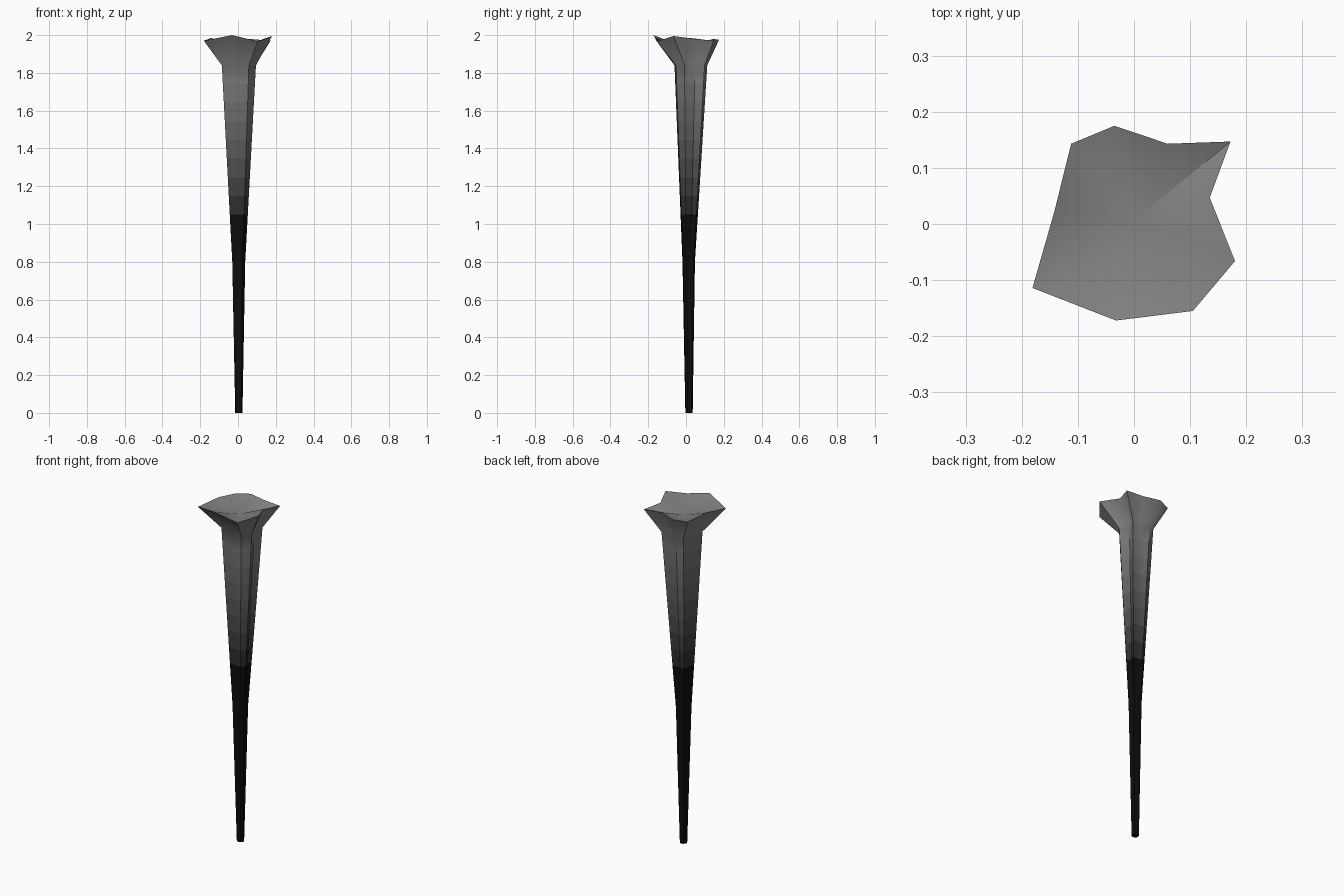
import bpy, bmesh, math

if "Cube" in bpy.data.objects:
    bpy.data.objects.remove(bpy.data.objects["Cube"])

# Ragged ten-sided rim, counter-clockwise (x, y, z)
RIM = [(0.18, -0.066, 1.995), (0.135, 0.047, 1.98), (0.172, 0.147, 1.97),
       (0.06, 0.143, 1.98), (-0.035, 0.175, 1.975), (-0.112, 0.143, 1.97),
       (-0.142, 0.022, 1.985), (-0.181, -0.114, 1.97), (-0.032, -0.172, 2.0),
       (0.105, -0.155, 1.967)]
N = len(RIM)

# Stem levels: height, scale of the rim outline, centre x, centre y
LEVELS = [(0.0, 0.11, 0.005, 0.016), (0.8, 0.19, 0.004, 0.014),
          (1.84, 0.5, 0.005, 0.025)]


def level_at(z):
    for a, b in zip(LEVELS, LEVELS[1:]):
        if z <= b[0]:
            t = (z - a[0]) / (b[0] - a[0])
            return [p + (q - p) * t for p, q in zip(a, b)]
    return LEVELS[-1]


def stem_ring(bm, z):
    z, s, cx, cy = level_at(z)
    ring = []
    for x, y, _ in RIM:
        # towards the foot the outline becomes round
        k = max(0.0, 1 - z / 0.8)
        r = math.hypot(x, y)
        f = s * ((1 - k) + k * 0.18 / r)
        ring.append(bm.verts.new((x * f + cx, y * f + cy, z)))
    return ring


bm = bmesh.new()

# Stem, with extra rings where the colour fades from black to grey
BANDS = 8
heights = [0.0, 0.8, 1.05] + [1.05 + 0.79 * i / BANDS for i in range(1, BANDS + 1)]
rings = [stem_ring(bm, z) for z in heights]
rings.append([bm.verts.new(p) for p in RIM])
for i, (lo, hi) in enumerate(zip(rings, rings[1:])):
    for j in range(N):
        k = (j + 1) % N
        face = bm.faces.new((lo[j], lo[k], hi[k], hi[j]))
        face.material_index = max(0, i - 1)
bm.faces.new(rings[0][::-1])

# Shallow dished top
centre = bm.verts.new((0.005, 0.01, 1.93))
for j in range(N):
    face = bm.faces.new((rings[-1][j], rings[-1][(j + 1) % N], centre))
    face.material_index = BANDS + 1

bmesh.ops.recalc_face_normals(bm, faces=bm.faces)
mesh = bpy.data.meshes.new("flared_spout")
bm.to_mesh(mesh)
bm.free()
spout = bpy.data.objects.new("flared_spout", mesh)
bpy.context.collection.objects.link(spout)

# Fade of greys from foot to rim
for i in range(BANDS + 2):
    g = 0.004 + 0.22 * i / (BANDS + 1)
    mat = bpy.data.materials.new("fade_%d" % i)
    mat.diffuse_color = (g, g, g, 1)
    mat.use_nodes = True
    mat.node_tree.nodes["Principled BSDF"].inputs["Base Color"].default_value = mat.diffuse_color
    mesh.materials.append(mat)

bpy.context.view_layer.objects.active = spout
spout.select_set(True)
bpy.ops.object.shade_smooth_by_angle(angle=math.radians(40))
